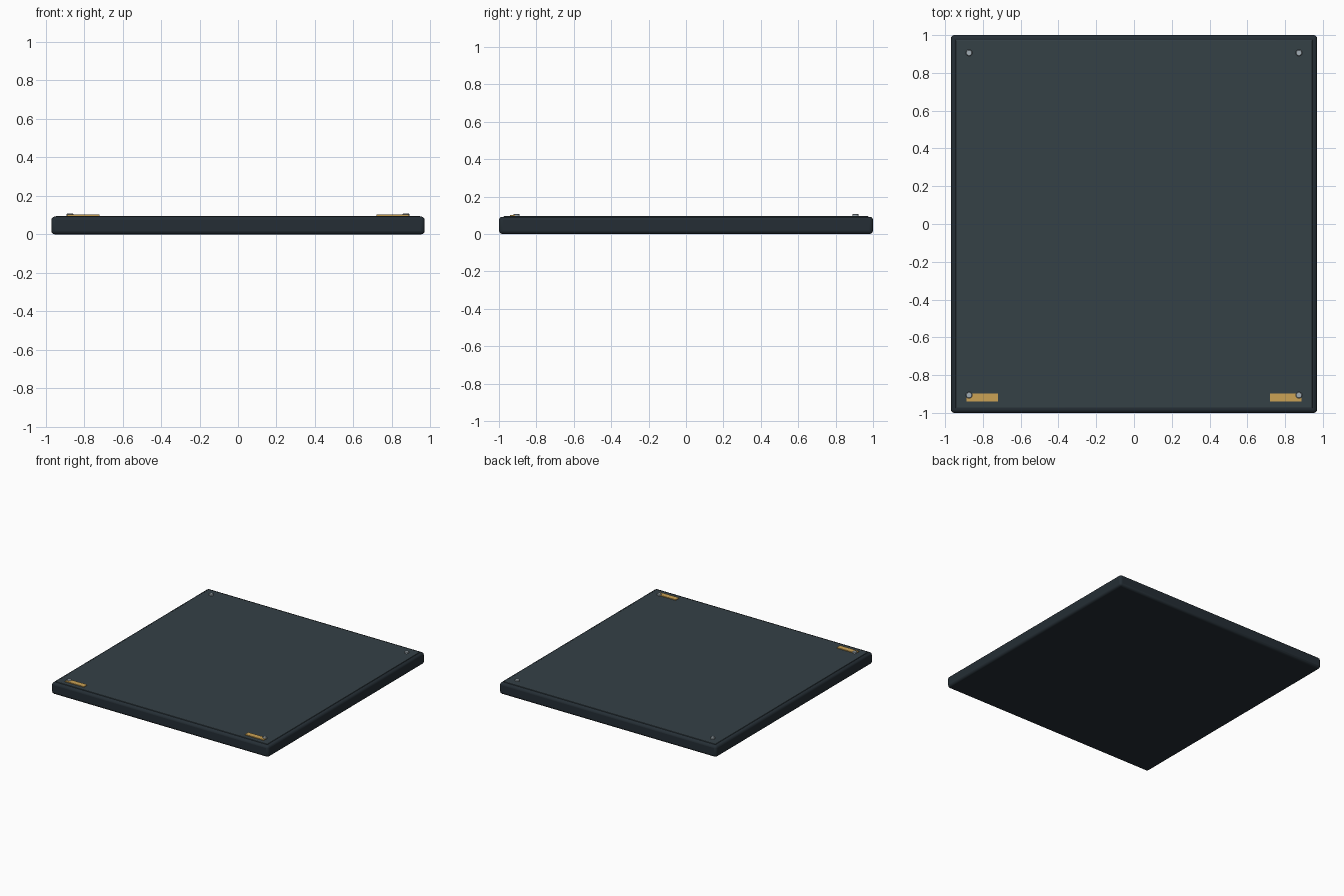
import bpy

if "Cube" in bpy.data.objects:
    bpy.data.objects.remove(bpy.data.objects["Cube"])


def material(name, color):
    m = bpy.data.materials.new(name)
    m.diffuse_color = (*color, 1)
    m.use_nodes = True
    m.node_tree.nodes["Principled BSDF"].inputs["Base Color"].default_value = m.diffuse_color
    return m


dark = material("dark_shell", (0.018, 0.027, 0.035))
slate = material("slate_panel", (0.035, 0.052, 0.062))
gold = material("gold", (0.60, 0.36, 0.09))
steel = material("steel", (0.36, 0.42, 0.46))


def finish(obj, name, mat, bevel, segments):
    obj.name = name
    obj.data.materials.append(mat)
    if bevel:
        mod = obj.modifiers.new("bevel", 'BEVEL')
        mod.width = bevel
        mod.segments = segments
        mod.limit_method = 'ANGLE'
    bpy.ops.object.shade_smooth_by_angle()
    return obj


def box(name, x, y, z, mat, bevel=0, segments=1):
    bpy.ops.mesh.primitive_cube_add(
        size=1, location=(sum(x) / 2, sum(y) / 2, sum(z) / 2))
    obj = bpy.context.object
    obj.scale = (x[1] - x[0], y[1] - y[0], z[1] - z[0])
    bpy.ops.object.transform_apply(location=False, rotation=False, scale=True)
    return finish(obj, name, mat, bevel, segments)


# Slab body and the thin panel set into its top
box("slab_body", (-0.97, 0.97), (-1, 1), (0, 0.092), dark, 0.018, 3)
box("top_panel", (-0.945, 0.945), (-0.975, 0.975), (0.08, 0.096), slate, 0.003, 2)

for side, s in (("left", -1), ("right", 1)):
    # Gold contact strip at the front corner
    box(f"contact_strip_{side}", sorted((s * 0.72, s * 0.888)),
        (-0.94, -0.897), (0.09, 0.102), gold)
    # Corner screws
    for end, y in (("front", -0.906), ("back", 0.906)):
        bpy.ops.mesh.primitive_cylinder_add(
            vertices=20, radius=0.017, depth=0.018, location=(s * 0.873, y, 0.099))
        finish(bpy.context.object, f"screw_{end}_{side}", steel, 0.003, 1)
